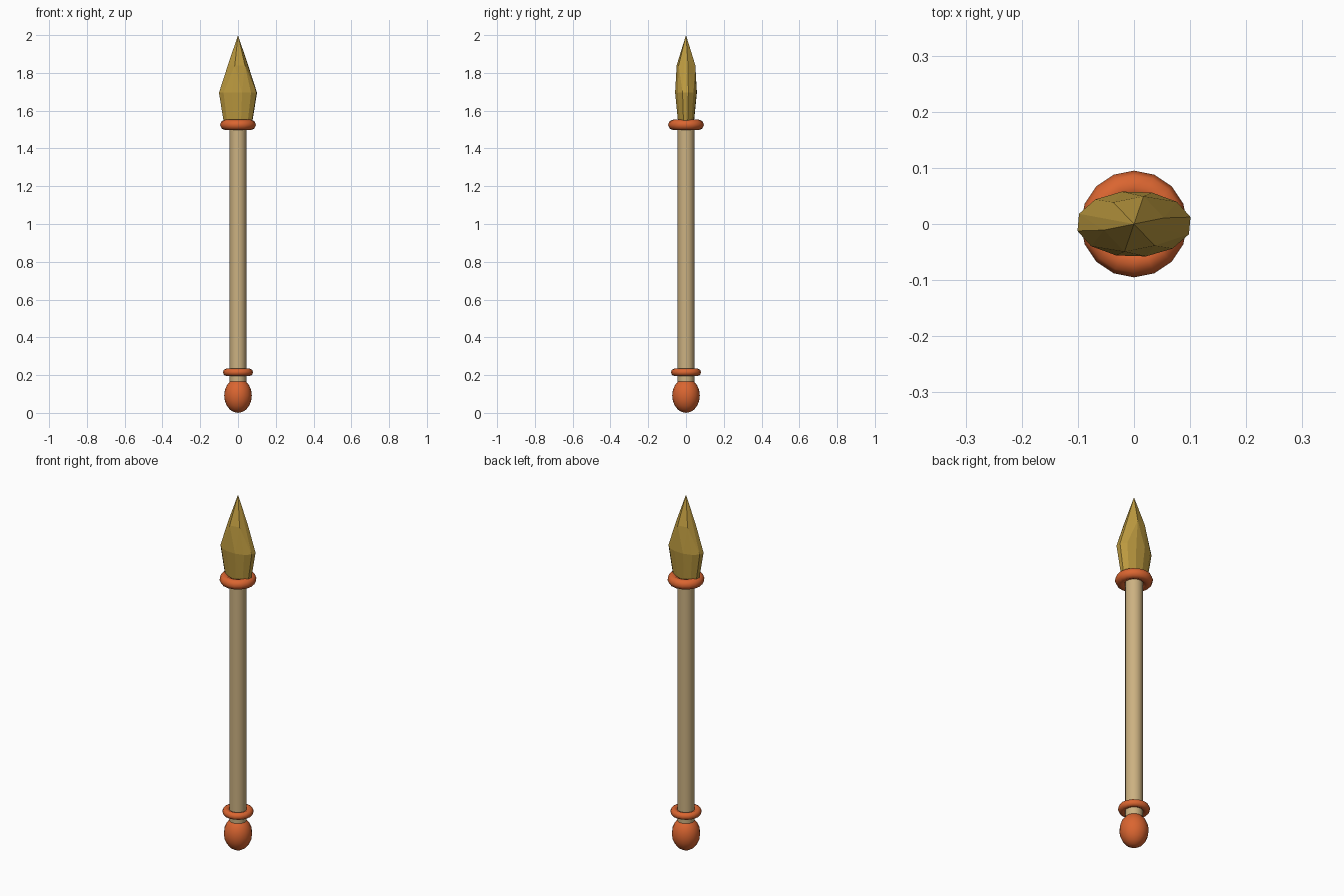
import bpy, bmesh
from math import cos, sin, tau, radians

cube = bpy.data.objects.get("Cube")
if cube:
    bpy.data.objects.remove(cube)


def material(name, colour):
    mat = bpy.data.materials.new(name)
    mat.use_nodes = True
    mat.diffuse_color = (*colour, 1)
    mat.node_tree.nodes["Principled BSDF"].inputs["Base Color"].default_value = (*colour, 1)
    return mat


wood = material("pale wood", (0.60, 0.44, 0.22))
orange = material("orange", (0.70, 0.13, 0.03))
bronze = material("old gold", (0.50, 0.32, 0.05))


def finish(name, mat, smooth=True):
    obj = bpy.context.object
    obj.name = obj.data.name = name
    obj.data.materials.append(mat)
    if smooth:
        bpy.ops.object.shade_smooth_by_angle(angle=radians(50))
    return obj


def ring(name, z, major, minor):
    bpy.ops.mesh.primitive_torus_add(
        location=(0, 0, z), major_radius=major, minor_radius=minor,
        major_segments=16, minor_segments=8)
    finish(name, orange)


# Shaft
bpy.ops.mesh.primitive_cylinder_add(vertices=16, radius=0.044, depth=1.42, location=(0, 0, 0.83))
finish("shaft", wood)

# Pommel
bpy.ops.mesh.primitive_uv_sphere_add(segments=16, ring_count=10, radius=1, location=(0, 0, 0.092))
bpy.context.object.scale = (0.073, 0.073, 0.092)
bpy.ops.object.transform_apply(location=False, rotation=False, scale=True)
finish("pommel", orange)

# Collars
ring("lower_collar", 0.215, 0.060, 0.020)
ring("upper_collar", 1.525, 0.067, 0.028)

# Spearhead: faceted hull over flattened, slightly twisted rings
bm = bmesh.new()
for z, rx, ry, sides in ((1.52, 0.074, 0.041, 12), (1.695, 0.103, 0.059, 12), (1.84, 0.055, 0.052, 6)):
    for i in range(sides):
        a = radians(12) + tau * i / sides
        bm.verts.new((rx * cos(a), ry * sin(a), z))
bm.verts.new((0, 0, 2))
bmesh.ops.convex_hull(bm, input=bm.verts[:])
bmesh.ops.recalc_face_normals(bm, faces=bm.faces[:])
mesh = bpy.data.meshes.new("spearhead")
bm.to_mesh(mesh)
bm.free()
head = bpy.data.objects.new("spearhead", mesh)
bpy.context.collection.objects.link(head)
mesh.materials.append(bronze)
